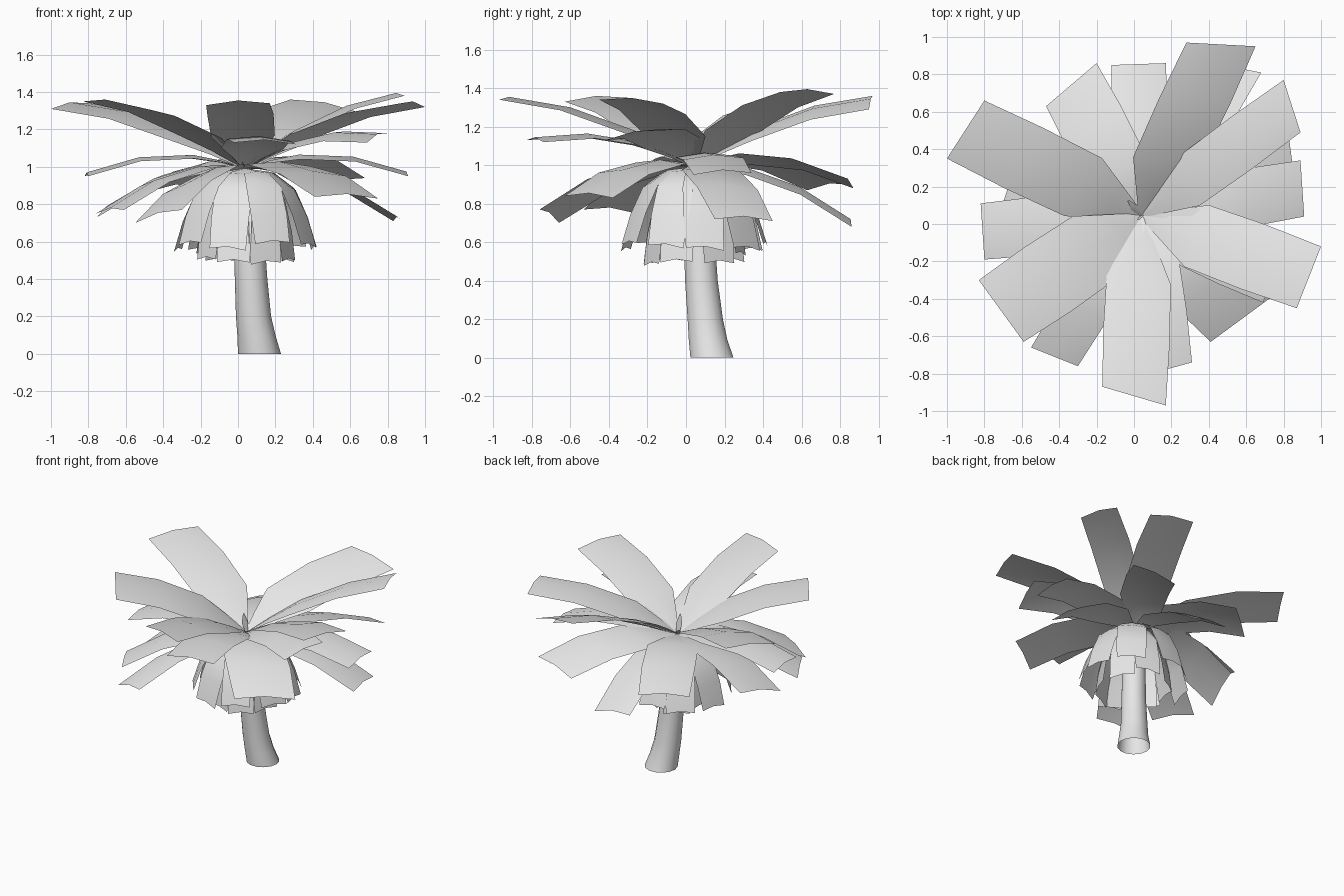
import bpy, bmesh, math, random
from mathutils import Vector

random.seed(4)
cube = bpy.data.objects.get("Cube")
if cube:
    bpy.data.objects.remove(cube, do_unlink=True)

grey = bpy.data.materials.new("pale_grey")
grey.use_nodes = True
grey.diffuse_color = (0.8, 0.8, 0.8, 1)
grey.node_tree.nodes["Principled BSDF"].inputs["Base Color"].default_value = (0.8, 0.8, 0.8, 1)

CROWN = Vector((0.04, 0.045, 0.99))


def loft(name, rows, closed=False):
    """Skin rows of points into one smooth sheet or tube."""
    bm = bmesh.new()
    grid = [[bm.verts.new(p) for p in row] for row in rows]
    for a, b in zip(grid, grid[1:]):
        n = len(a)
        for i in range(n if closed else n - 1):
            j = (i + 1) % n
            bm.faces.new((a[i], a[j], b[j], b[i]))
    mesh = bpy.data.meshes.new(name)
    bm.to_mesh(mesh)
    bm.free()
    mesh.materials.append(grey)
    obj = bpy.data.objects.new(name, mesh)
    bpy.context.collection.objects.link(obj)
    for poly in mesh.polygons:
        poly.use_smooth = True


def blade(name, path, across, widths, ridge):
    """Leaf strip three points wide with a slightly raised midrib."""
    rows = []
    for p, w in zip(path, widths):
        half = across * w / 2
        rows.append([p - half, p + Vector((0, 0, ridge * w)), p + half])
    loft(name, rows)


# Trunk: leaning tube with a flared foot: x, y, z, radius
trunk = [(0.115, 0.135, 0, 0.115), (0.1, 0.115, 0.09, 0.103), (0.083, 0.1, 0.2, 0.094),
         (0.07, 0.08, 0.4, 0.087), (0.06, 0.07, 0.6, 0.083), (0.04, 0.05, 0.97, 0.07)]
rings = []
for x, y, z, r in trunk:
    angles = [math.tau * i / 14 for i in range(14)]
    rings.append([Vector((x + r * math.cos(a), y + r * math.sin(a), z)) for a in angles])
loft("trunk", rings, closed=True)

# Spreading fronds: the two tip corners of each
fronds = {
    "high": [((-0.8, 0.66, 1.34), (-1, 0.35, 1.31)), ((0.65, 0.95, 1.29), (0.28, 0.97, 1.36)),
             ((0.89, 0.49, 1.38), (0.8, 0.77, 1.37)), ((0.87, -0.45, 1.34), (1, -0.12, 1.32)),
             ((-0.17, -0.87, 1.33), (0.17, -0.97, 1.34)),
             ((-0.83, -0.3, 1.35), (-0.59, -0.63, 1.33))],
    "middle": [((-0.02, -0.83, 1.13), (0.31, -0.74, 1.12)),
               ((0.69, -0.42, 1.13), (0.8, -0.12, 1.18))],
    "level": [((-0.82, 0.11, 0.95), (-0.8, -0.19, 0.95)), ((0.91, 0.04, 0.95), (0.89, 0.34, 0.96)),
              ((-0.2, 0.86, 0.9), (-0.47, 0.63, 0.87)), ((0.68, 0.81, 0.94), (0.36, 0.87, 0.88))],
    "low": [((-0.76, -0.26, 0.75), (-0.61, -0.53, 0.77)),
            ((-0.55, -0.66, 0.7), (-0.3, -0.76, 0.77)),
            ((0.41, -0.63, 0.84), (0.75, -0.38, 0.83)), ((0.87, 0.15, 0.72), (0.83, 0.45, 0.71)),
            ((0.17, 0.86, 0.68), (-0.12, 0.85, 0.72)),
            ((-0.65, 0.27, 0.81), (-0.755, -0.06, 0.73))],
}
for tier, tips in fronds.items():
    for n, (a, b) in enumerate(tips):
        a, b = Vector(a), Vector(b)
        tip = (a + b) / 2
        rise = tip.z - CROWN.z
        slope = 0.3 + 0.9 * rise
        path = []
        for t in (0, 0.15, 0.33, 0.67, 1):
            p = CROWN.lerp(tip, t)
            p.z = CROWN.z + slope * t + (rise - slope) * t * t
            path.append(p)
        blade(f"{tier}_frond_{n + 1}", path, b - a, (0.08, 0.5, 1, 1.04, 1), 0.02)


# Hanging skirt of drooping fronds, outer and inner layers
def skirt(layer, count, turn, profile, width):
    for n in range(count):
        ang = turn + math.tau * (n + random.uniform(-0.15, 0.15)) / count
        out = Vector((math.cos(ang), math.sin(ang), 0))
        side = Vector((-out.y, out.x, random.uniform(-0.1, 0.1)))
        drop = random.uniform(-0.03, 0.03)
        path = [CROWN + out * r + Vector((0, 0, h + drop * i / 4))
                for i, (r, h) in enumerate(profile)]
        blade(f"{layer}_skirt_{n + 1}", path, side * width, (0.1, 0.7, 1, 1.04, 1), 0.015)


skirt("outer", 9, 0.2, [(0, 0), (0.15, -0.03), (0.25, -0.11), (0.32, -0.26), (0.37, -0.42)], 0.2)
skirt("inner", 8, 0.5, [(0, -0.02), (0.13, -0.06), (0.19, -0.16), (0.23, -0.33), (0.25, -0.48)], 0.18)

# Small young leaves at the heart of the crown
for n, (dx, dy, h) in enumerate([(-0.01, -0.02, 0.15), (-0.07, 0.08, 0.08), (0.01, -0.12, 0.07)]):
    path = [CROWN + Vector((dx, dy, h)) * t for t in (0, 0.5, 1)]
    blade(f"young_leaf_{n + 1}", path, Vector((0.04, 0.02, 0)), (0.4, 1, 0.2), 0.01)
